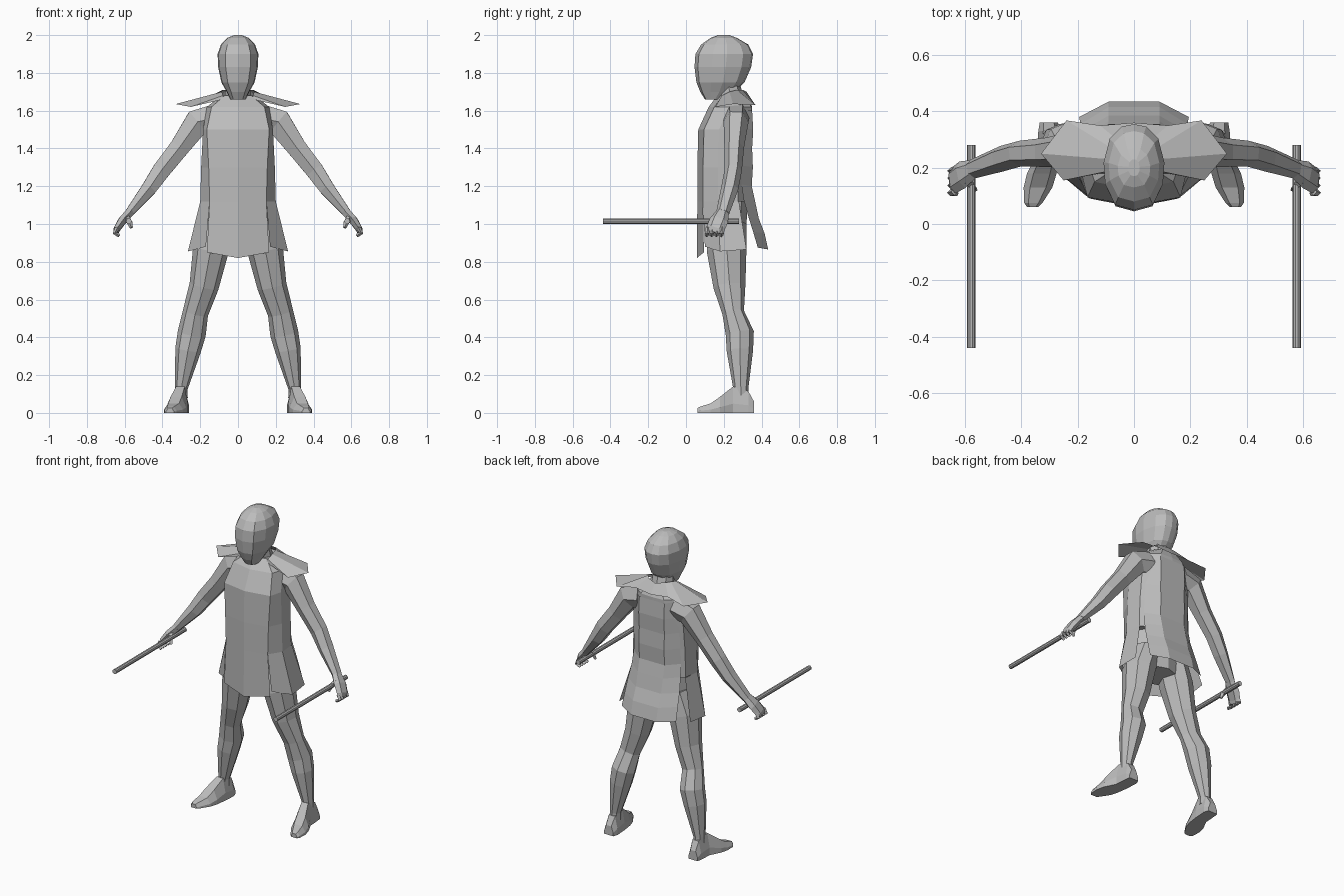
import bpy, bmesh, math
from mathutils import Vector

grey = bpy.data.materials.new("plain_grey")
grey.diffuse_color = (0.5, 0.5, 0.5, 1)


def finish(name, bm, mirror):
    bmesh.ops.recalc_face_normals(bm, faces=bm.faces)
    me = bpy.data.meshes.new(name)
    bm.to_mesh(me)
    bm.free()
    me.materials.append(grey)
    ob = bpy.data.objects.new(name, me)
    bpy.context.collection.objects.link(ob)
    if mirror:
        ob.modifiers.new("mirror", 'MIRROR').merge_threshold = 0.0005
    return ob


def skin(name, rows, closed=True, mirror=False):
    """Skin rows of points; closed rows become a capped tube, open rows a sheet."""
    bm = bmesh.new()
    vs = [[bm.verts.new(p) for p in row] for row in rows]
    n = len(rows[0])
    for a, b in zip(vs, vs[1:]):
        for i in range(n if closed else n - 1):
            j = (i + 1) % n
            bm.faces.new((a[i], a[j], b[j], b[i]))
    if closed:
        bm.faces.new(vs[0])
        bm.faces.new(vs[-1])
    return finish(name, bm, mirror)


def limb(name, spine, n=6, mirror=True):
    """Tube along (x, y, z, depth radius, width radius) stations."""
    pts = [Vector(s[:3]) for s in spine]
    rows = []
    for i, s in enumerate(spine):
        t = (pts[min(i + 1, len(pts) - 1)] - pts[max(i - 1, 0)]).normalized()
        u = Vector((0, 1, 0))
        u = (u - t * u.dot(t)).normalized()
        v = t.cross(u)
        rows.append([pts[i] + u * s[3] * math.cos(a) + v * s[4] * math.sin(a)
                     for a in (2 * math.pi * k / n for k in range(n))])
    return skin(name, rows, True, mirror)


def full(half, z):
    """Symmetric ring from a half outline running front to back."""
    ring = half + [(-x, y) for x, y in reversed(half[1:-1])]
    return [(x, y, z) for x, y in ring]


# head: faceted, with a central ridge on the face
rows = []
for z, f, b, w in [(1.66, .10, .20, .04), (1.70, .075, .26, .06), (1.75, .055, .31, .088),
                   (1.83, .045, .345, .105), (1.90, .05, .355, .108), (1.95, .08, .33, .09),
                   (1.985, .13, .27, .058), (2.0, .17, .23, .02)]:
    d = b - f
    rows.append(full([(0, f), (.62 * w, f + .06 * d), (.95 * w, f + .3 * d), (w, f + .55 * d),
                      (.8 * w, f + .83 * d), (.4 * w, f + .97 * d), (0, b)], z))
skin("head", rows)

limb("neck", [(0, .25, 1.58, .08, .09), (0, .235, 1.68, .065, .07), (0, .22, 1.76, .06, .06)],
     8, False)

# tunic body
rows = []
for z, f, a, w, b in [(1.12, .06, .15, .20, .335), (1.30, .06, .155, .195, .335),
                      (1.50, .065, .165, .185, .345), (1.62, .12, .14, .165, .345),
                      (1.68, .165, .07, .09, .32)]:
    rows.append(full([(0, f), (a, f + .03), (w, f + .11), (w * .95, b - .06),
                      (w * .5, b), (0, b + .005)], z))
skin("tunic", rows)

# hips under the skirt
limb("hips", [(0, .21, 1.14, .12, .18), (0, .21, 1.0, .11, .18), (0, .215, .88, .10, .13)], 8, False)

# skirt panels
skin("front_skirt", [
    [(0, .06, 1.12), (.15, .09, 1.12)],
    [(0, .058, .82), (.165, .095, .85)]], False, True)
skin("side_skirt", [
    [(.15, .09, 1.12), (.20, .17, 1.12), (.19, .28, 1.12)],
    [(.17, .10, .88), (.265, .18, .855), (.255, .32, .865)]], False, True)

# ribbed back tail, flaring below the waist
tail = []
for i, (z, y, w) in enumerate([(1.60, .35, .15), (1.50, .35, .155), (1.40, .35, .16), (1.30, .348, .165),
                               (1.20, .348, .17), (1.12, .36, .175), (1.03, .385, .185),
                               (.95, .41, .19), (.865, .435, .195)]):
    k = .006 if i % 2 else 0
    tail.append([(0, y + k, z), (.09, y + k, z), (w, y - .055, z + .01)])
skin("back_tail", tail, False, True)

# wide pointed shoulder collar
skin("collar", [
    [(.07, .18, 1.66), (.08, .19, 1.68), (.085, .23, 1.70), (.08, .27, 1.71), (.06, .30, 1.71), (0, .32, 1.70)],
    [(.12, .18, 1.65), (.25, .155, 1.62), (.33, .25, 1.635), (.24, .368, 1.63), (.12, .35, 1.65), (0, .36, 1.64)]],
    False, True)

# arms, hands and fingers
limb("arm", [(.12, .265, 1.56, .07, .085), (.215, .265, 1.54, .066, .08), (.31, .255, 1.405, .052, .06),
             (.405, .25, 1.285, .046, .055), (.47, .232, 1.19, .046, .046), (.575, .195, 1.06, .035, .026)])
limb("hand", [(.57, .195, 1.065, .034, .026), (.61, .175, 1.02, .05, .026),
              (.64, .155, .975, .048, .02), (.645, .15, .955, .042, .014)])
for i in range(4):
    y = .115 + .026 * i
    limb("finger", [(.638, y, .98, .013, .013), (.652, y - .004, .952, .012, .012),
                    (.628, y - .006, .938, .01, .01)], 4)
limb("thumb", [(.595, .16, 1.04, .018, .018), (.572, .13, 1.005, .014, .014), (.565, .12, .98, .009, .009)], 4)

# held rods
limb("rod", [(.578, -.44, 1.015, .015, .015), (.578, .28, 1.015, .015, .015)], 8).data.update()
rod = bpy.data.objects["rod"]
bpy.data.objects.remove(rod)
skin("rod", [[(.578 + .015 * math.cos(a), y, 1.015 + .015 * math.sin(a))
              for a in (math.pi * k / 5 for k in range(10))] for y in (-.44, .28)], True, True)

# legs
limb("leg", [(.10, .215, 1.0, .105, .085), (.145, .215, .86, .105, .095), (.18, .23, .67, .085, .078),
             (.225, .25, .53, .058, .068), (.245, .285, .42, .075, .075), (.265, .285, .33, .07, .068),
             (.30, .29, .13, .04, .034), (.30, .29, .08, .04, .034)], 8)

# shoes: wedge sections from heel to toe, turned outwards
rows = []
for y, x0, x1, h in [(.36, .27, .335, .06), (.33, .26, .34, .115), (.25, .265, .345, .14),
                     (.18, .275, .38, .085), (.13, .29, .392, .05), (.075, .325, .39, .033),
                     (.06, .34, .38, .025)]:
    m = (x1 - x0) * .22
    rows.append([(x0, y, 0), (x1, y, 0), (x1, y, h * .35), (x1 - m, y, h),
                 (x0 + m, y, h), (x0, y, h * .35)])
skin("shoe", rows, True, True)
